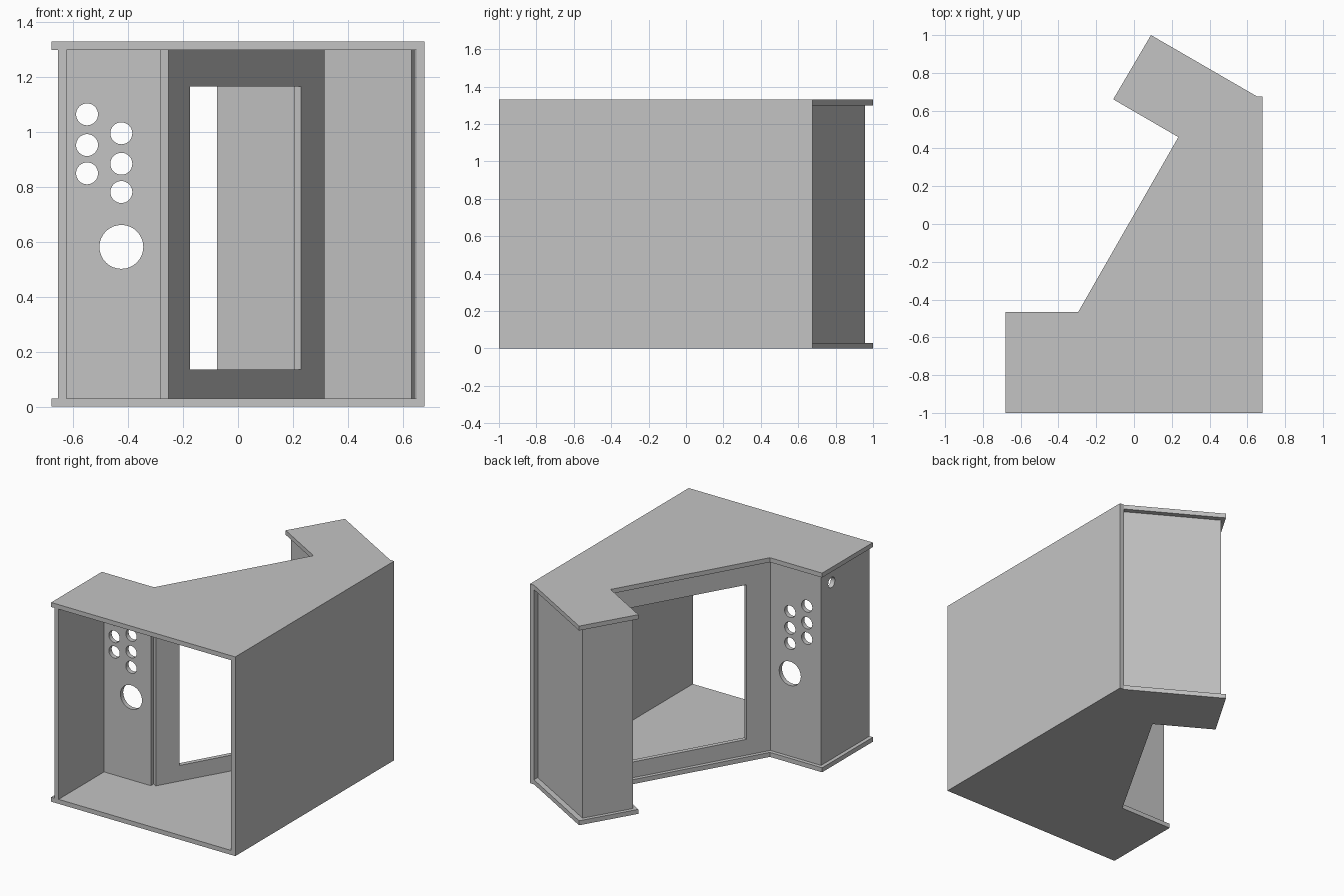
import bpy
import bmesh
import math
from mathutils import Vector, Matrix

cube = bpy.data.objects.get("Cube")
if cube:
    bpy.data.objects.remove(cube, do_unlink=True)

T = 0.03            # board thickness
WIDTH = 1.33        # distance across both side boards

grey = bpy.data.materials.new("board_grey")
grey.use_nodes = True
colour = (0.55, 0.55, 0.55, 1)
grey.diffuse_color = colour
grey.node_tree.nodes["Principled BSDF"].inputs["Base Color"].default_value = colour


def slab(name, outline, z0, z1):
    """Extrude a flat outline from z0 to z1."""
    bm = bmesh.new()
    face = bm.faces.new([bm.verts.new((x, y, z0)) for x, y in outline])
    new = bmesh.ops.extrude_face_region(bm, geom=[face])["geom"]
    verts = [g for g in new if isinstance(g, bmesh.types.BMVert)]
    bmesh.ops.translate(bm, verts=verts, vec=(0, 0, z1 - z0))
    bmesh.ops.recalc_face_normals(bm, faces=bm.faces)
    mesh = bpy.data.meshes.new(name)
    bm.to_mesh(mesh)
    bm.free()
    mesh.materials.append(grey)
    obj = bpy.data.objects.new(name, mesh)
    bpy.context.collection.objects.link(obj)
    return obj


def strip(start, end, thickness=T):
    """Outline of a board whose outer face runs from start to end."""
    a, b = Vector(start), Vector(end)
    d = (b - a).normalized()
    inward = Vector((d.y, -d.x)) * thickness
    return [a, b, b + inward, a + inward]


def panel(name, start, end):
    return slab(name, strip(start, end), T, WIDTH - T)


def cylinder(centre, radius, axis):
    """Cutter cylinder along the given axis."""
    bm = bmesh.new()
    turn = Vector(axis).to_track_quat("Z", "Y").to_matrix().to_4x4()
    bmesh.ops.create_cone(bm, cap_ends=True, segments=32, radius1=radius, radius2=radius,
                          depth=0.2, matrix=Matrix.Translation(centre) @ turn)
    mesh = bpy.data.meshes.new("hole_cutter")
    bm.to_mesh(mesh)
    bm.free()
    mesh.materials.append(grey)
    obj = bpy.data.objects.new("hole_cutter", mesh)
    bpy.context.collection.objects.link(obj)
    return obj


def cut(target, cutter):
    """Subtract the cutter, apply, and discard it."""
    cutter.hide_render = True
    mod = target.modifiers.new("cut", "BOOLEAN")
    mod.operation = "DIFFERENCE"
    mod.solver = "EXACT"
    mod.object = cutter
    bpy.context.view_layer.objects.active = target
    bpy.ops.object.modifier_apply(modifier=mod.name)
    bpy.data.objects.remove(cutter, do_unlink=True)


# Two matching side boards
side = [(-0.68, -1), (0.65, -1), (0.65, 0.676), (0.09, 1), (-0.11, 0.66),
        (0.235, 0.46), (-0.295, -0.465), (-0.68, -0.465)]
slab("lower_side_board", side, 0, T)
slab("upper_side_board", side, WIDTH - T, WIDTH)

# Full-height back board
slab("back_board", [(0.65, -1), (0.68, -1), (0.68, 0.676), (0.65, 0.676)], 0, WIDTH)

# Boards between the sides
front = panel("front_board", (-0.655, -1), (-0.655, -0.49))
control = panel("control_board", (-0.625, -0.49), (-0.28, -0.49))
bezel_start, bezel_end = Vector((-0.28, -0.49)), Vector((0.289, 0.504))
bezel = panel("screen_bezel", bezel_start, bezel_end)
panel("speaker_board", (0.269, 0.469), (-0.076, 0.669))
panel("marquee_board", (-0.061, 0.695), (0.079, 0.931))
panel("top_board", (0.094, 0.957), (0.647, 0.638))

# Screen opening
d = (bezel_end - bezel_start).normalized()
out = Vector((-d.y, d.x)) * 0.05
window = strip(bezel_start + d * 0.16 + out, bezel_start + d * 0.974 + out, 0.15)
cut(bezel, slab("window_cutter", window, 0.135, 1.167))

# Button and joystick holes
buttons = [(-0.55, z) for z in (0.85, 0.953, 1.065)]
buttons += [(-0.425, z) for z in (0.782, 0.885, 0.996)]
for x, z in buttons:
    cut(control, cylinder((x, -0.505, z), 0.04, (0, 1, 0)))
cut(control, cylinder((-0.425, -0.505, 0.582), 0.08, (0, 1, 0)))

# Small hole in the front board
cut(front, cylinder((-0.64, -0.6, 1.21), 0.035, (1, 0, 0)))

# Smooth the hole walls while keeping board edges crisp
for obj in (control, front):
    bpy.ops.object.select_all(action="DESELECT")
    obj.select_set(True)
    bpy.context.view_layer.objects.active = obj
    bpy.ops.object.shade_smooth_by_angle(angle=math.radians(30))
